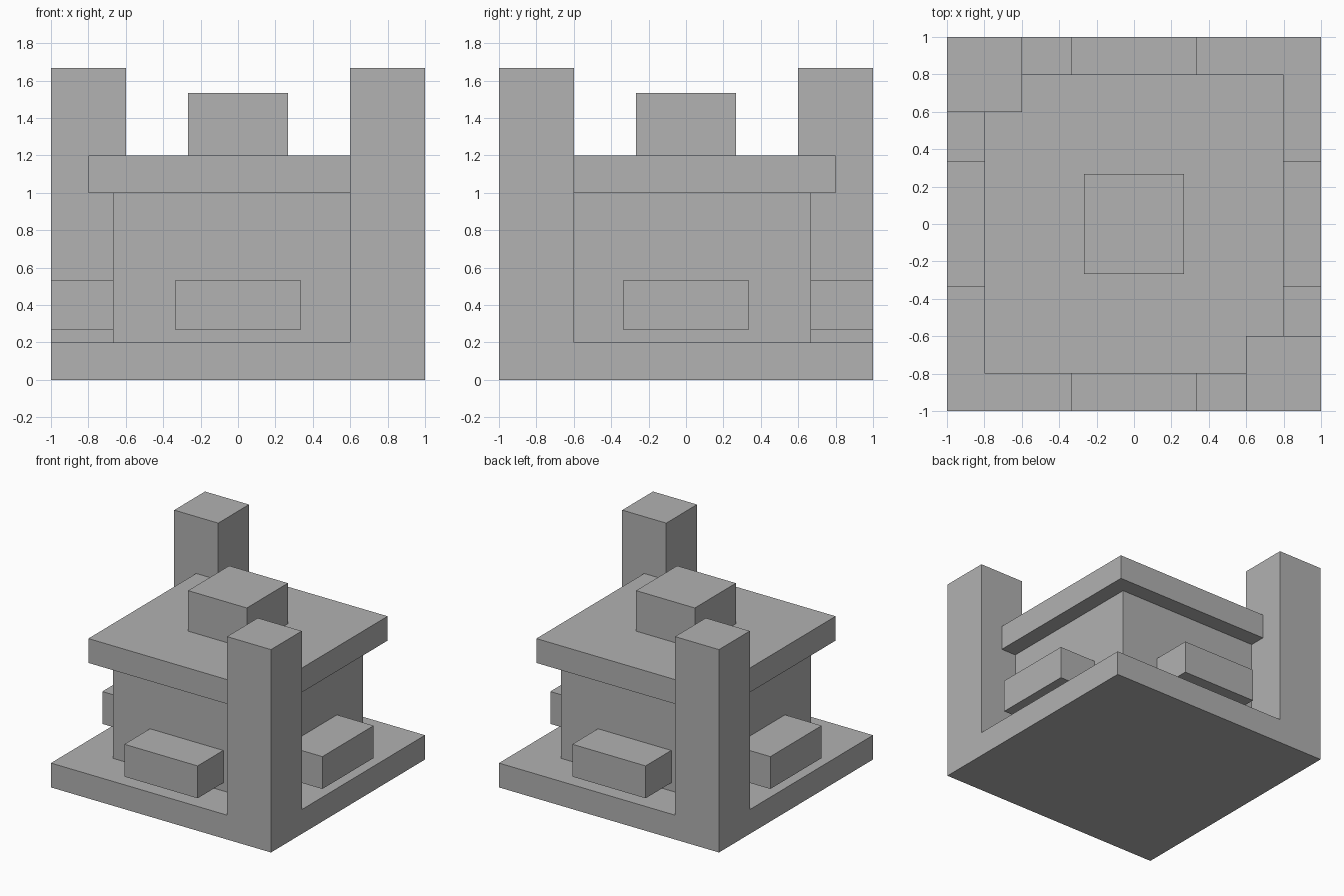
import bpy
import bmesh

# Remove the default cube
cube = bpy.data.objects.get("Cube")
if cube:
    bpy.data.objects.remove(cube, do_unlink=True)

# Single grey material
GREY = (0.445, 0.445, 0.445, 1.0)
grey = bpy.data.materials.new("plain_grey")
grey.use_nodes = True
grey.diffuse_color = GREY
bsdf = next(n for n in grey.node_tree.nodes if n.type == "BSDF_PRINCIPLED")
bsdf.inputs["Base Color"].default_value = GREY


def finish(name, bm):
    """Turn a bmesh into a named, flat-shaded grey object."""
    bmesh.ops.recalc_face_normals(bm, faces=bm.faces)
    mesh = bpy.data.meshes.new(name)
    bm.to_mesh(mesh)
    bm.free()
    mesh.materials.append(grey)
    obj = bpy.data.objects.new(name, mesh)
    bpy.context.collection.objects.link(obj)
    return obj


def box(name, x, y, z):
    """Box from (min, max) ranges along each axis."""
    bm = bmesh.new()
    bmesh.ops.create_cube(bm, size=1)
    for v in bm.verts:
        for i, (low, high) in enumerate((x, y, z)):
            v.co[i] = high if v.co[i] > 0 else low
    return finish(name, bm)


HALF = 1.0            # half width of the base
PILLAR_INNER = 0.6    # inner edge of the corner pillars
BASE_TOP = 0.2
PILLAR_TOP = 1.667

# Base slab with two corner pillars drawn up from opposite corners
bm = bmesh.new()
bmesh.ops.create_cube(bm, size=2 * HALF)
for v in bm.verts:
    v.co.z = BASE_TOP if v.co.z > 0 else 0
for axis in ((1, 0, 0), (0, 1, 0)):
    for side in (-1, 1):
        cut = [c * side * PILLAR_INNER for c in axis]
        bmesh.ops.bisect_plane(bm, geom=bm.verts[:] + bm.edges[:] + bm.faces[:],
                               plane_co=cut, plane_no=axis)
bm.normal_update()
corners = []
for f in bm.faces:
    c = f.calc_center_median()
    if f.normal.z > 0.9 and min(abs(c.x), abs(c.y)) > PILLAR_INNER and c.x * c.y < 0:
        corners.append(f)
raised = bmesh.ops.extrude_discrete_faces(bm, faces=[]) if not corners else \
    bmesh.ops.extrude_face_region(bm, geom=corners)
bmesh.ops.translate(bm, vec=(0, 0, PILLAR_TOP - BASE_TOP),
                    verts=[g for g in raised["geom"] if isinstance(g, bmesh.types.BMVert)])
bmesh.ops.delete(bm, geom=[f for f in corners if f.is_valid], context="FACES_ONLY")
bmesh.ops.dissolve_limit(bm, angle_limit=0.01, verts=bm.verts[:], edges=bm.edges[:])
finish("base_with_corner_pillars", bm)

# Central body, overhanging roof and top block
BODY = 0.667
box("body", (-BODY, BODY), (-BODY, BODY), (BASE_TOP, 1.0))
box("roof_slab", (-0.8, 0.8), (-0.8, 0.8), (1.0, 1.2))
box("top_block", (-0.267, 0.267), (-0.267, 0.267), (1.2, 1.533))

# One projecting ledge on each side of the body
along, height = (-0.333, 0.333), (0.267, 0.533)
for low_name, high_name, across_x in (("right", "left", True), ("front", "back", False)):
    for name, out in ((low_name, (-HALF, -BODY)), (high_name, (BODY, HALF))):
        x, y = (out, along) if across_x else (along, out)
        box(name + "_ledge", x, y, height)
